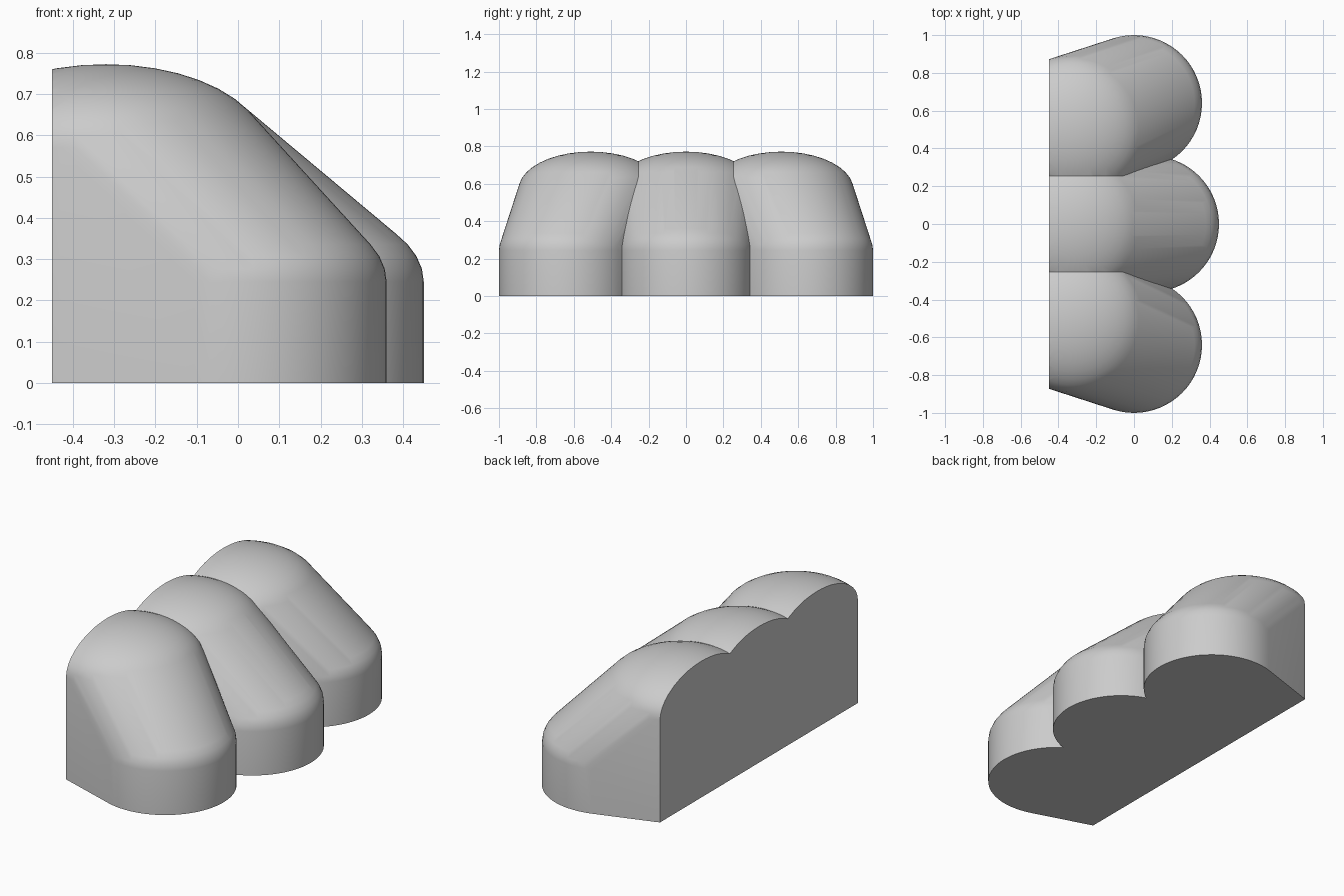
import bpy, bmesh
from math import sin, cos, pi, radians

cube = bpy.data.objects.get("Cube")
if cube:
    bpy.data.objects.remove(cube, do_unlink=True)

BACK_X = -0.45
SEGMENTS, RINGS = 64, 10


def link(name, bm):
    mesh = bpy.data.meshes.new(name)
    bmesh.ops.recalc_face_normals(bm, faces=bm.faces)
    bm.to_mesh(mesh)
    bm.free()
    obj = bpy.data.objects.new(name, mesh)
    bpy.context.collection.objects.link(obj)
    return obj


def domed_post(bm, x, y, radius, shoulder, rise, foot):
    """Points of an upright post topped by a flattened dome."""
    for i in range(SEGMENTS):
        a = 2 * pi * i / SEGMENTS
        bm.verts.new((x + radius * cos(a), y + radius * sin(a), foot))
        for j in range(RINGS):
            t = pi / 2 * j / RINGS
            r = radius * cos(t)
            bm.verts.new((x + r * cos(a), y + r * sin(a), shoulder + rise * sin(t)))
    bm.verts.new((x, y, shoulder + rise))


def lobe(name, front_x, front_y, back_y, foot):
    """A tall back post and a low front post wrapped in one skin."""
    bm = bmesh.new()
    domed_post(bm, -0.32, back_y, 0.385, 0.57, 0.202, foot)
    domed_post(bm, front_x, front_y, 0.36, 0.245, 0.2, foot)
    hull = bmesh.ops.convex_hull(bm, input=bm.verts)
    loose = {v for v in hull["geom_interior"] + hull["geom_unused"]
             if isinstance(v, bmesh.types.BMVert)}
    bmesh.ops.delete(bm, geom=list(loose), context="VERTS")
    bmesh.ops.dissolve_limit(bm, angle_limit=radians(0.2), verts=bm.verts, edges=bm.edges)
    return link(name, bm)


# Three lobes; the feet differ in depth and are trimmed level below
body = lobe("lobed_body", 0.09, 0, 0, -0.1)
helpers = [lobe("right_lobe", 0, -0.64, -0.51, -0.13),
           lobe("left_lobe", 0, 0.64, 0.51, -0.16)]

# Box that trims the flat back and the flat underside
bm = bmesh.new()
bmesh.ops.create_cube(bm, size=2)
for v in bm.verts:
    v.co.x += BACK_X + 1
    v.co.y *= 1.5
    v.co.z += 1
helpers.append(link("trim_box", bm))

for helper, operation in zip(helpers, ("UNION", "UNION", "INTERSECT")):
    helper.hide_render = True
    mod = body.modifiers.new(helper.name, "BOOLEAN")
    mod.object, mod.operation, mod.solver = helper, operation, "EXACT"

bpy.ops.object.select_all(action="DESELECT")
body.select_set(True)
bpy.context.view_layer.objects.active = body
for mod in list(body.modifiers):
    bpy.ops.object.modifier_apply(modifier=mod.name)
for helper in helpers:
    bpy.data.objects.remove(helper, do_unlink=True)

# Smooth skin with crisp creases between the lobes
bpy.ops.object.shade_smooth_by_angle(angle=radians(25))

# Single plain colour
grey = bpy.data.materials.new("light_grey")
grey.use_nodes = True
colour = (0.6, 0.6, 0.6, 1)
grey.diffuse_color = colour
grey.node_tree.nodes["Principled BSDF"].inputs["Base Color"].default_value = colour
body.data.materials.clear()
body.data.materials.append(grey)
